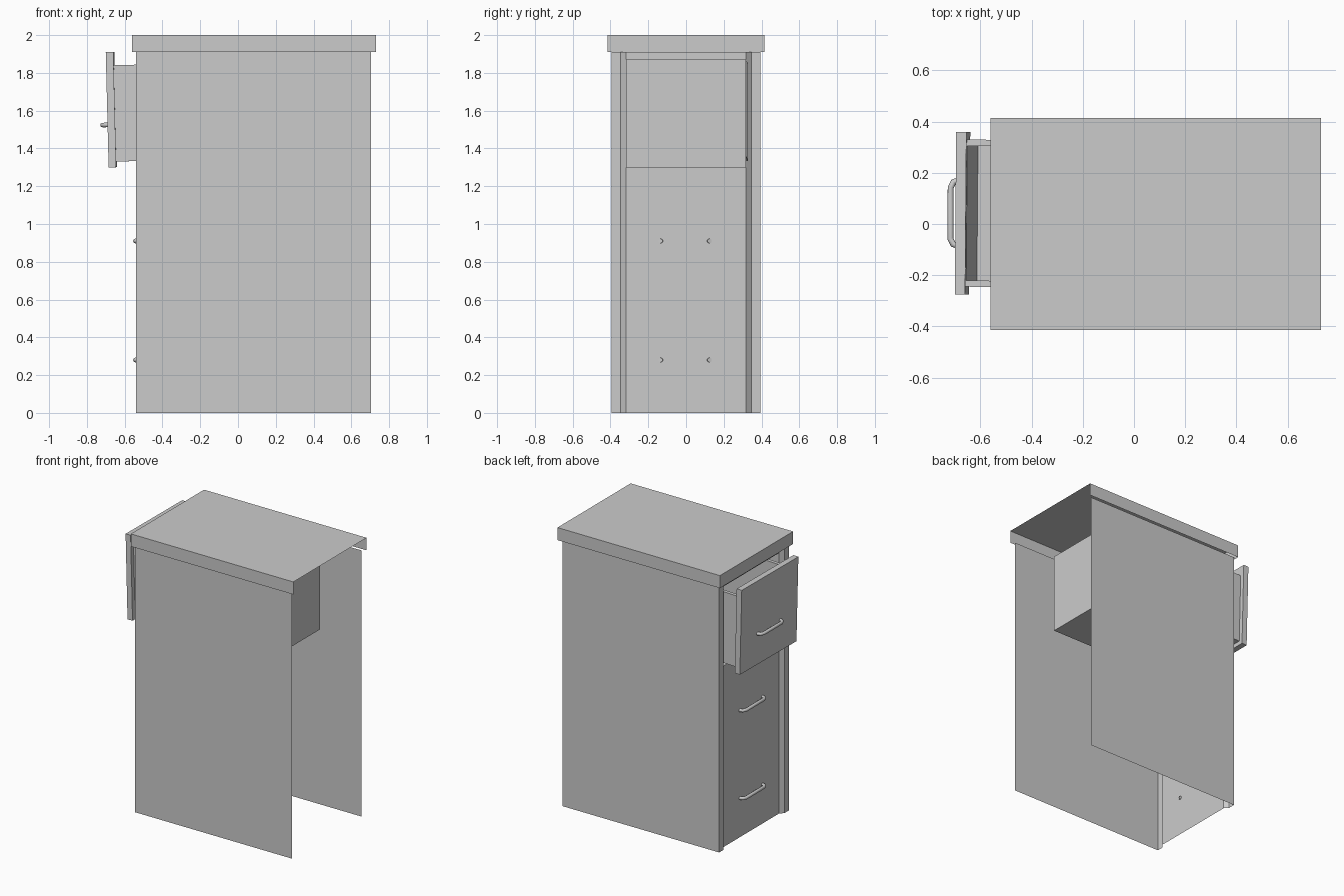
import bpy, bmesh
from mathutils import Matrix, Vector

cube = bpy.data.objects.get("Cube")
if cube:
    bpy.data.objects.remove(cube, do_unlink=True)

grey = bpy.data.materials.new("plain_grey")
grey.use_nodes = True
grey.diffuse_color = (0.6, 0.6, 0.6, 1)
grey.node_tree.nodes["Principled BSDF"].inputs["Base Color"].default_value = (0.6, 0.6, 0.6, 1)


def finish(name, bm, matrix=Matrix()):
    mesh = bpy.data.meshes.new(name)
    bm.transform(matrix)
    bm.to_mesh(mesh)
    bm.free()
    mesh.materials.append(grey)
    obj = bpy.data.objects.new(name, mesh)
    bpy.context.collection.objects.link(obj)
    return obj


def box_bm(lo, hi, open_sides=()):
    """Box between two corners, with the faces pointing along open_sides removed."""
    lo, hi = Vector(lo), Vector(hi)
    bm = bmesh.new()
    bmesh.ops.create_cube(bm, size=1)
    bm.transform(Matrix.Translation((lo + hi) / 2) @ Matrix.Diagonal((hi - lo).to_4d()))
    bm.normal_update()
    gone = [f for f in bm.faces if any(f.normal.dot(Vector(s)) > 0.9 for s in open_sides)]
    bmesh.ops.delete(bm, geom=gone, context='FACES')
    return bm


def wall(name, points, z0, z1):
    """Thin sheet: a plan-view line raised from z0 to z1."""
    bm = bmesh.new()
    low = [bm.verts.new((x, y, z0)) for x, y in points]
    high = [bm.verts.new((x, y, z1)) for x, y in points]
    for i in range(len(points) - 1):
        bm.faces.new((low[i], low[i + 1], high[i + 1], high[i]))
    return finish(name, bm)


def handle(name, matrix):
    """Bent bar whose ends sink into the face it sits on."""
    curve = bpy.data.curves.new(name, 'CURVE')
    curve.dimensions = '3D'
    curve.bevel_depth = 0.012
    curve.bevel_resolution = 2
    curve.use_fill_caps = True
    path = [(0.008, 0.13), (-0.018, 0.122), (-0.029, 0.1)]
    path += [(x, -y) for x, y in reversed(path)]
    spline = curve.splines.new('POLY')
    spline.points.add(len(path) - 1)
    for p, (x, y) in zip(spline.points, path):
        p.co = (x, y, 0, 1)
    temp = bpy.data.objects.new(name + "_path", curve)
    bpy.context.collection.objects.link(temp)
    bpy.context.view_layer.update()
    mesh = bpy.data.meshes.new_from_object(temp.evaluated_get(bpy.context.evaluated_depsgraph_get()))
    bpy.data.objects.remove(temp, do_unlink=True)
    bm = bmesh.new()
    bm.from_mesh(mesh)
    bpy.data.meshes.remove(mesh)
    finish(name, bm, matrix)


FACE_X = -0.515

# Worktop: a thin shell, open underneath and at the rear
finish("worktop", box_bm((-0.56, -0.415, 1.91), (0.73, 0.415, 2), [(0, 0, -1), (1, 0, 0)]))

# Side panels with the folded front stile and its chamfer
for side, name in ((1, "left_side_panel"), (-1, "right_side_panel")):
    profile = [(0.705, 0.395), (-0.54, 0.395), (-0.54, 0.346), (FACE_X, 0.318)]
    wall(name, [(x, side * y) for x, y in profile], 0, 1.91)

# Front sheet of the lower drawers and the rail above the open drawer
wall("lower_drawer_fronts", [(FACE_X, 0.318), (FACE_X, -0.318)], 0, 1.3)
wall("top_rail", [(FACE_X, 0.318), (FACE_X, -0.318)], 1.87, 1.91)

# Compartment of the open drawer
finish("drawer_compartment", box_bm((FACE_X, -0.318, 1.3), (0.43, 0.318, 1.87), [(-1, 0, 0)]))

# Open drawer, slightly tipped and turned
pose = (Matrix.Translation((-0.67, 0.0425, 1.605))
        @ Matrix.Rotation(-0.008, 4, 'Z') @ Matrix.Rotation(-0.025, 4, 'Y'))
finish("open_drawer_front", box_bm((-0.02, -0.3175, -0.305), (0.02, 0.3175, 0.305)), pose)

tray = box_bm((0.02, -0.2875, -0.275), (0.95, 0.2875, 0.235))
top = max(tray.faces, key=lambda f: f.calc_center_median().z)
bmesh.ops.inset_region(tray, faces=[top], thickness=0.034)
for v in top.verts:
    if v.co.x < 0.1:
        v.co.x = 0.022
floor = bmesh.ops.extrude_discrete_faces(tray, faces=[top])["faces"][0]
for v in floor.verts:
    v.co.z -= 0.48
    if v.co.x < 0.1:
        v.co.x += 0.03
finish("open_drawer_tray", tray, pose)

# Handles
handle("open_drawer_handle", pose @ Matrix.Translation((-0.02, 0, -0.08)))
for name, z in (("middle_handle", 0.91), ("bottom_handle", 0.28)):
    handle(name, Matrix.Translation((FACE_X, -0.005, z)))
